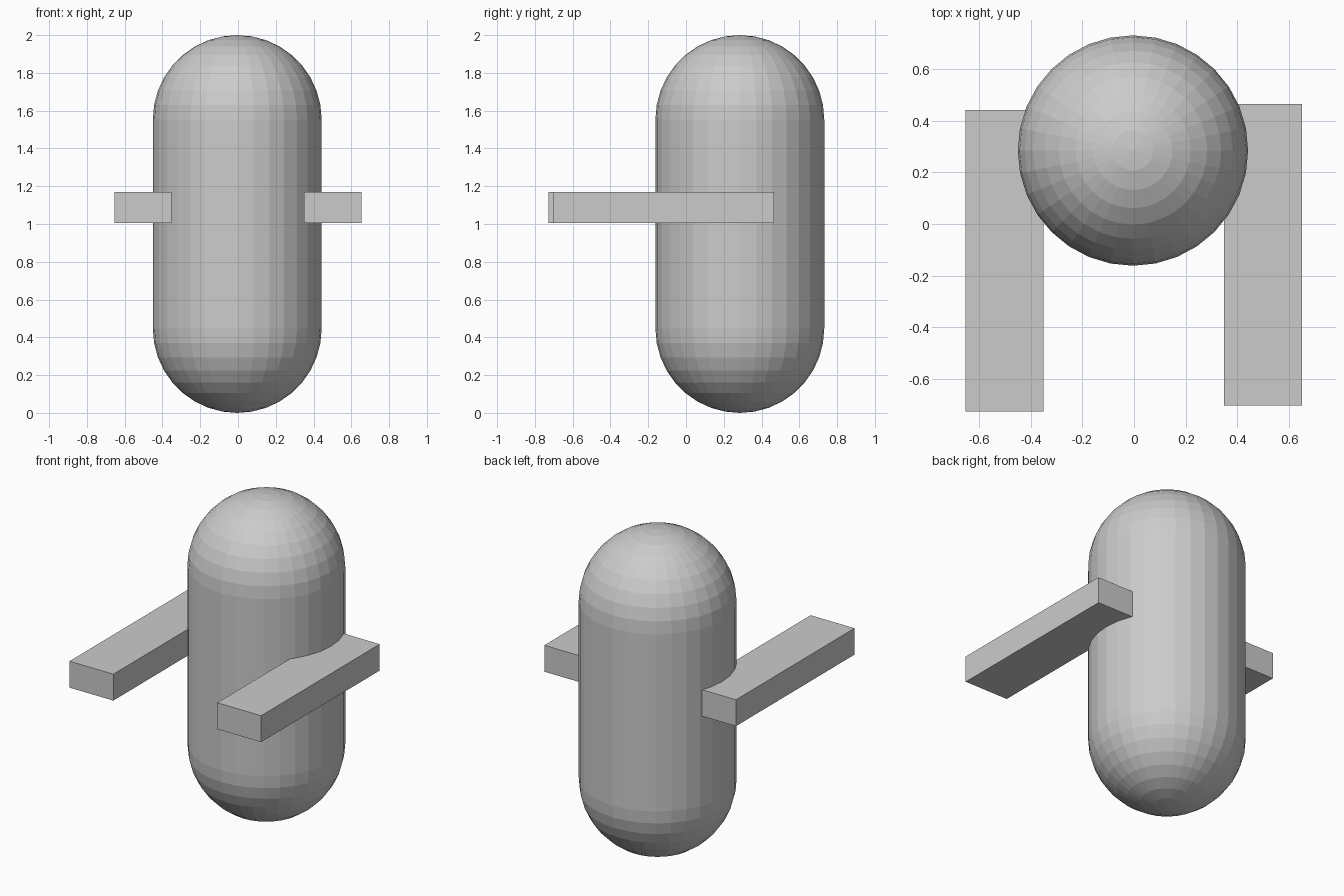
import bpy
import bmesh
from math import sin, cos, pi
from mathutils import Matrix, Vector

cube = bpy.data.objects.get("Cube")
if cube:
    bpy.data.objects.remove(cube, do_unlink=True)

grey = bpy.data.materials.new("plain grey")
grey.use_nodes = True
grey.diffuse_color = (0.6, 0.6, 0.6, 1)
grey.node_tree.nodes["Principled BSDF"].inputs["Base Color"].default_value = (0.6, 0.6, 0.6, 1)


def add_object(name, bm):
    bmesh.ops.recalc_face_normals(bm, faces=bm.faces)
    mesh = bpy.data.meshes.new(name)
    bm.to_mesh(mesh)
    bm.free()
    mesh.materials.append(grey)
    obj = bpy.data.objects.new(name, mesh)
    bpy.context.collection.objects.link(obj)
    return obj


# Capsule body: a half profile spun around the vertical axis
RADIUS, HEIGHT, SEGMENTS, RINGS = 0.447, 2.0, 32, 9
angles = [i * pi / 2 / RINGS for i in range(RINGS + 1)]
bottom = [(RADIUS * sin(a), RADIUS * (1 - cos(a))) for a in angles]
profile = bottom + [(r, HEIGHT - z) for r, z in reversed(bottom)]

bm = bmesh.new()
verts = [bm.verts.new((r, 0, z)) for r, z in profile]
edges = [bm.edges.new(pair) for pair in zip(verts, verts[1:])]
bmesh.ops.spin(bm, geom=verts + edges, cent=(0, 0, 0), axis=(0, 0, 1),
               angle=2 * pi, steps=SEGMENTS)
bmesh.ops.remove_doubles(bm, verts=bm.verts, dist=0.0005)
body = add_object("body", bm)
body.location = (-0.004, 0.285, 0)


# Straight arms reaching forward, the right one set slightly further ahead
def add_arm(name, x, y):
    bm = bmesh.new()
    bmesh.ops.create_cube(bm, size=1, matrix=Matrix.Diagonal((0.303, 1.17, 0.165, 1)))
    arm = add_object(name, bm)
    arm.location = Vector((x, y, 1.088))


add_arm("right_arm", -0.503, -0.143)
add_arm("left_arm", 0.501, -0.119)
